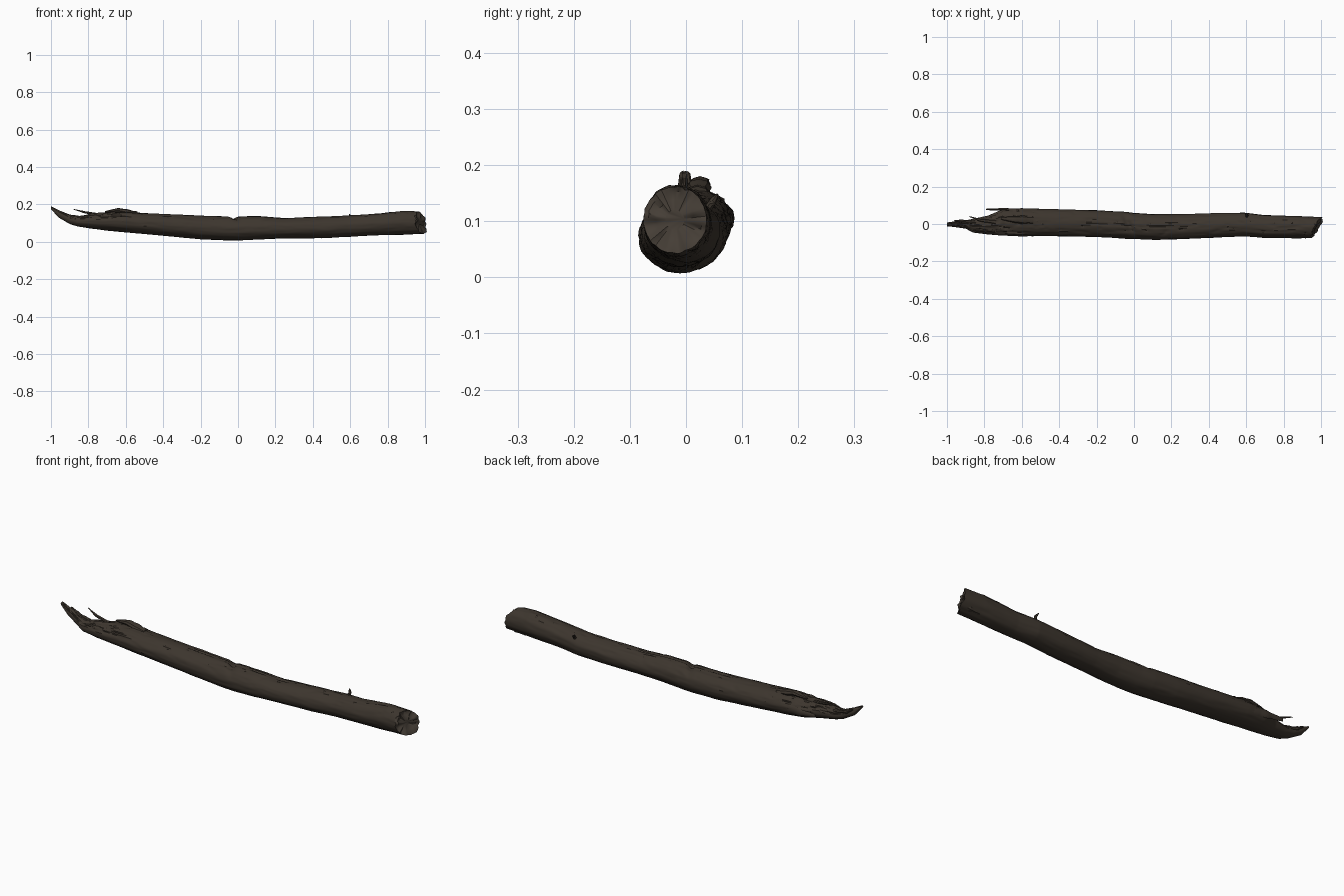
import bpy
import bmesh
import math
from mathutils import Vector, noise

default_cube = bpy.data.objects.get("Cube")
if default_cube:
    bpy.data.objects.remove(default_cube, do_unlink=True)


def make_material(name, colour):
    material = bpy.data.materials.new(name)
    material.use_nodes = True
    material.diffuse_color = (*colour, 1)
    material.node_tree.nodes["Principled BSDF"].inputs["Base Color"].default_value = (*colour, 1)
    return material


bark = make_material("dark bark", (0.046, 0.036, 0.027))
end_wood = make_material("weathered end wood", (0.06, 0.048, 0.037))


def section_at(stations, x):
    """Interpolate the left/right and bottom/top limits of the section at x."""
    for low, high in zip(stations, stations[1:]):
        if x <= high[0]:
            t = (x - low[0]) / (high[0] - low[0])
            return [a + (b - a) * t for a, b in zip(low[1:], high[1:])]
    return stations[-1][1:]


def finish(bm, name):
    bmesh.ops.recalc_face_normals(bm, faces=bm.faces)
    mesh = bpy.data.meshes.new(name)
    bm.to_mesh(mesh)
    bm.free()
    mesh.materials.append(bark)
    mesh.materials.append(end_wood)
    part = bpy.data.objects.new(name, mesh)
    bpy.context.collection.objects.link(part)
    bpy.ops.object.select_all(action="DESELECT")
    bpy.context.view_layer.objects.active = part
    part.select_set(True)
    bpy.ops.object.shade_smooth_by_angle(angle=math.radians(40))
    return part


def add_cap(bm, ring, shape):
    """Close an end with shrinking rings so that its face can be uneven."""
    middle = sum((v.co for v in ring), Vector()) / len(ring)
    outer = ring
    for scale in (0.85, 0.6, 0.3):
        inner = [bm.verts.new(shape(middle.lerp(v.co, scale), scale)) for v in ring]
        bridge(bm, outer, inner, 1)
        outer = inner
    bm.faces.new(outer).material_index = 1


def bridge(bm, first, second, material_index=0):
    count = len(first)
    for i in range(count):
        j = (i + 1) % count
        face = bm.faces.new((first[i], first[j], second[j], second[i]))
        face.material_index = material_index


def grain(x, angle, stretch):
    """Bark relief drawn out along the length of the branch."""
    return noise.noise(Vector((x * stretch, math.cos(angle) * 4, math.sin(angle) * 4)))


# Limits along the trunk: x, front, back, bottom, top
trunk_limits = [
    (-1.0, -0.012, 0.008, 0.175, 0.19),
    (-0.96, -0.016, 0.014, 0.13, 0.17),
    (-0.9, -0.025, 0.02, 0.095, 0.142),
    (-0.86, -0.046, 0.028, 0.082, 0.135),
    (-0.78, -0.056, 0.045, 0.07, 0.148),
    (-0.7, -0.062, 0.078, 0.06, 0.157),
    (-0.6, -0.065, 0.084, 0.05, 0.16),
    (-0.45, -0.065, 0.08, 0.037, 0.151),
    (-0.2, -0.069, 0.073, 0.014, 0.14),
    (-0.07, -0.077, 0.066, 0.008, 0.136),
    (0.0, -0.08, 0.059, 0.007, 0.136),
    (0.12, -0.085, 0.052, 0.012, 0.136),
    (0.25, -0.081, 0.052, 0.018, 0.127),
    (0.45, -0.072, 0.059, 0.02, 0.134),
    (0.59, -0.066, 0.061, 0.027, 0.14),
    (0.7, -0.074, 0.047, 0.033, 0.147),
    (0.88, -0.075, 0.042, 0.038, 0.166),
    (0.98, -0.076, 0.037, 0.043, 0.162),
]


def build_trunk():
    bm = bmesh.new()
    steps, sides = 300, 56
    rings = []
    for s in range(steps + 1):
        x = -1 + 1.98 * s / steps
        front, back, bottom, top = section_at(trunk_limits, x)
        size = top - bottom
        broken = max(0, min(1, (-0.5 - x) / 0.2))
        ring = []
        for k in range(sides):
            a = math.tau * k / sides
            upward = max(0, math.sin(a))
            # Bark ridges, fissures on the upper side and torn fibres
            relief = 0.03 * grain(x, a, 3) + 0.025 * grain(x + 7, a * 2, 12)
            fissure = max(0, 0.12 - abs(grain(x + 3, a, 4))) * upward
            relief -= fissure * (0.5 + broken)
            relief += 0.14 * broken * upward * grain(x + 5, a * 3, 22)
            # Cross split near the middle
            split = math.exp(-((x + 0.025 + 0.03 * math.cos(a)) / 0.02) ** 2)
            relief -= 0.24 * split * upward ** 3
            r = 0.5 * (1 + relief)
            y = (front + back) / 2 + (back - front) * r * math.cos(a)
            z = (bottom + top) / 2 + size * r * math.sin(a)
            # Slanted break at the thick end
            near_end = max(0, (x - 0.9) / 0.08)
            slant = 0.028 * math.cos(a) - 0.014 * math.sin(a) + 0.012 * grain(2, a, 1)
            ring.append(bm.verts.new((x + near_end * slant - 0.004 * near_end, y, z)))
        rings.append(ring)
    for first, second in zip(rings, rings[1:]):
        bridge(bm, first, second)

    def uneven(point, scale):
        dent = noise.noise(point * 40) * 0.012
        return point + Vector((dent - 0.008 * (1 - scale), 0, 0))

    add_cap(bm, rings[-1], uneven)
    add_cap(bm, rings[0], lambda point, scale: point)
    finish(bm, "branch_trunk")


def build_splinter(name, path, thickness, height, sides=8):
    """Ragged tapering strip that follows a short path to a point."""
    bm = bmesh.new()
    points = [Vector(p) for p in path]
    rings = []
    steps = 16
    for s in range(steps + 1):
        t = s / steps * (len(points) - 1)
        i = min(int(t), len(points) - 2)
        centre = points[i].lerp(points[i + 1], t - i)
        along = (points[i + 1] - points[i]).normalized()
        side = along.cross(Vector((0, 0, 1))).normalized()
        up = side.cross(along)
        taper = 1 - 0.75 * (s / steps) ** 2
        taper *= 1 + 0.35 * noise.noise(centre * 45)
        ring = []
        for k in range(sides):
            a = math.tau * k / sides
            offset = side * (math.cos(a) * thickness) + up * (math.sin(a) * height)
            ring.append(bm.verts.new(centre + offset * taper))
        rings.append(ring)
    for first, second in zip(rings, rings[1:]):
        bridge(bm, first, second)
    bm.faces.new(rings[0])
    bm.faces.new(rings[-1])
    finish(bm, name)


build_trunk()

# Torn strips around the thin broken end
build_splinter("back_torn_strip", [(-0.58, 0.068, 0.105), (-0.7, 0.078, 0.105), (-0.79, 0.078, 0.11)], 0.011, 0.026)
build_splinter("raised_torn_ridge", [(-0.54, 0.02, 0.148), (-0.64, 0.025, 0.168), (-0.71, 0.03, 0.16)], 0.022, 0.015)
build_splinter("loose_splinter", [(-0.74, 0.01, 0.145), (-0.82, 0.02, 0.158), (-0.88, 0.04, 0.174)], 0.009, 0.007)
build_splinter("front_torn_strip", [(-0.72, -0.03, 0.135), (-0.8, -0.035, 0.132), (-0.87, -0.03, 0.125)], 0.012, 0.012)
build_splinter("tip_splinter", [(-0.82, 0.005, 0.12), (-0.92, 0.014, 0.142), (-0.96, 0.018, 0.165)], 0.012, 0.012)

# Small twig stub on the upper back and jagged foot of the thick end
build_splinter("twig_stub", [(0.6, 0.035, 0.115), (0.605, 0.046, 0.133), (0.595, 0.056, 0.148)], 0.008, 0.008)
build_splinter("end_splinter", [(0.9, 0.0, 0.06), (0.96, 0.005, 0.06), (0.995, 0.012, 0.062)], 0.02, 0.014)
